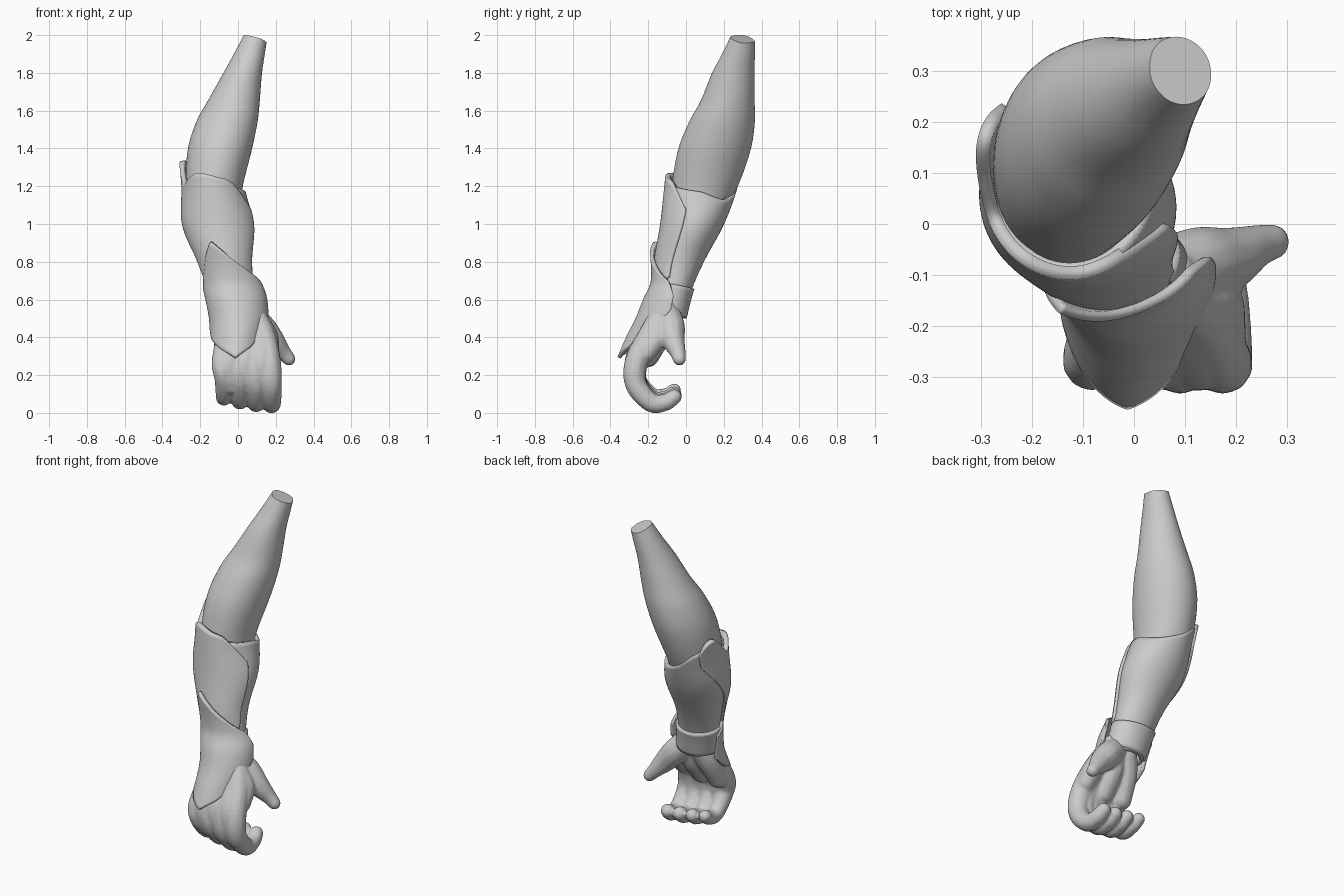
import bpy, bmesh, math
from mathutils import Vector, Matrix

cube = bpy.data.objects.get("Cube")
if cube:
    bpy.data.objects.remove(cube, do_unlink=True)

grey = bpy.data.materials.new("plain grey")
grey.use_nodes = True
grey.diffuse_color = (0.6, 0.6, 0.6, 1)
grey.node_tree.nodes["Principled BSDF"].inputs["Base Color"].default_value = (0.6, 0.6, 0.6, 1)


def curve(keys, t, smooth=True):
    """Interpolate (t, values...) keys sorted by t, smoothly or in straight lines."""
    t = min(max(t, keys[0][0]), keys[-1][0])
    i = 0
    while i < len(keys) - 2 and t > keys[i + 1][0]:
        i += 1
    a, b = keys[i], keys[i + 1]
    before, after = keys[max(i - 1, 0)], keys[min(i + 2, len(keys) - 1)]
    h = b[0] - a[0]
    s = (t - a[0]) / h
    out = []
    for k in range(1, len(a)):
        d = b[k] - a[k]
        ma = (b[k] - before[k]) / (b[0] - before[0]) * h if smooth else d
        mb = (after[k] - a[k]) / (after[0] - a[0]) * h if smooth else d
        out.append(a[k] + s * ma + s * s * (3 * d - 2 * ma - mb) + s ** 3 * (ma + mb - 2 * d))
    return out


def finish(name, bm):
    mesh = bpy.data.meshes.new(name)
    bm.to_mesh(mesh)
    bm.free()
    mesh.materials.append(grey)
    obj = bpy.data.objects.new(name, mesh)
    bpy.context.collection.objects.link(obj)
    bpy.context.view_layer.objects.active = obj
    bpy.ops.object.select_all(action='DESELECT')
    obj.select_set(True)
    bpy.ops.object.shade_smooth_by_angle(angle=math.radians(40))
    return obj


def shell(name, sections, bottom, top, grow=0, power=1, thick=0, smooth=True, rows=28, cols=64):
    """Skin over (z, cx, cy, rx, ry) sections; bottom and top heights are keyed by angle."""
    a0, a1 = top[0][0], top[-1][0]
    closed = a1 - a0 == 360
    bm = bmesh.new()
    grid = []
    for j in range(rows + 1):
        ring = []
        for i in range(cols if closed else cols + 1):
            deg = a0 + (a1 - a0) * i / cols
            low, high = curve(bottom, deg, smooth)[0], curve(top, deg, smooth)[0]
            z = low + (high - low) * j / rows
            cx, cy, rx, ry = curve(sections, z)
            c, s = math.cos(math.radians(deg)), math.sin(math.radians(deg))
            ring.append(bm.verts.new((cx + (rx + grow) * math.copysign(abs(c) ** power, c),
                                      cy + (ry + grow) * math.copysign(abs(s) ** power, s), z)))
        grid.append(ring)
    n = len(grid[0])
    for lo, hi in zip(grid, grid[1:]):
        for i in range(n if closed else n - 1):
            k = (i + 1) % n
            bm.faces.new((lo[i], lo[k], hi[k], hi[i]))
    if not thick:
        bm.faces.new(grid[-1])
        bm.faces.new(grid[0][::-1])
    obj = finish(name, bm)
    if thick:
        mod = obj.modifiers.new("thickness", 'SOLIDIFY')
        mod.thickness = thick
        mod.offset = -1
    return obj


# Bare upper arm, cut off by a tilted flat end
arm = [(1.05, -.125, .06, .13, .14), (1.2, -.125, .1, .15, .175), (1.4, -.095, .152, .17, .192),
       (1.55, -.056, .193, .161, .172), (1.65, -.023, .22, .138, .143), (1.8, .025, .25, .102, .112),
       (1.9, .06, .278, .082, .087), (2.0, .094, .303, .063, .064)]
shell("upper_arm", arm, [(0, 1.05), (360, 1.05)],
      [(0, 1.958), (90, 1.965), (180, 2.0), (270, 1.99), (360, 1.958)])

# Forearm sleeve
forearm = [(.5, -.01, -.1, .115, .09), (.65, -.04, -.065, .12, .095), (.8, -.068, -.03, .137, .125),
           (1.0, -.1, .04, .182, .162), (1.2, -.125, .088, .16, .188), (1.34, -.133, .112, .165, .198)]
shell("forearm_sleeve", forearm, [(0, .5), (360, .5)],
      [(0, 1.17), (45, 1.13), (90, 1.17), (125, 1.25), (150, 1.27), (175, 1.24), (200, 1.19),
       (270, 1.22), (320, 1.19), (360, 1.17)], thick=.022)

# Forearm guard, open at the back, with a flap rising on the outer side
shell("forearm_guard", forearm,
      [(138, 1.17), (160, 1.06), (185, .9), (205, .7), (310, .69), (340, .72)],
      [(138, 1.25), (152, 1.315), (168, 1.33), (186, 1.26), (203, 1.21), (220, 1.24),
       (240, 1.27), (275, 1.25), (305, 1.215), (340, 1.08)],
      grow=.015, thick=.027)

# Wrist cuff, open under the hand plate
shell("wrist_cuff", forearm, [(-30, .55), (90, .5), (190, .52)],
      [(-30, .69), (90, .655), (190, .68)], grow=.013, thick=.028, rows=8)

# Pointed, ridged plate over the back of the hand
plate = [(.28, -.01, -.17, .15, .2), (.4, -.003, -.13, .147, .188), (.5, .003, -.1, .157, .168),
         (.6, -.009, -.08, .164, .148), (.7, -.033, -.055, .162, .131), (.92, -.072, -.05, .157, .148)]
shell("hand_plate", plate,
      [(172, .47), (200, .39), (235, .335), (268, .295), (300, .345), (330, .42), (365, .55)],
      [(172, .63), (196, .68), (212, .76), (224, .84), (238, .905), (270, .835), (310, .75),
       (340, .7), (365, .62)],
      power=1.08, thick=.02, smooth=False)

# Hand: chains of beads fused into one skin
hand = bmesh.new()


def limb(points, steps=40):
    keys = [(i, *p) for i, p in enumerate(points)]
    for i in range(steps + 1):
        x, y, z, r = curve(keys, i * (len(points) - 1) / steps)
        bmesh.ops.create_icosphere(hand, subdivisions=2, radius=r,
                                   matrix=Matrix.Translation(Vector((x, y, z))))


# Four curled fingers
for x, lift, size in ((-.085, .035, .92), (0, .018, .98), (.085, .006, 1.03), (.166, 0, 1.03)):
    limb([(x * .4, -.11, .55, .065), (x * .75 + .01, -.19, .41, .065), (x, -.262, .27, .062 * size),
          (x + .01, -.265, .15 + lift, .057 * size), (x + .012, -.185, .055 + lift, .051 * size),
          (x + .008, -.11, .055 + lift, .045 * size), (x, -.062, .085 + lift, .04 * size)])

# Flesh that joins the knuckles
for x in (-.045, .04, .125):
    limb([(x * .5, -.12, .53, .065), (x * .8 + .01, -.185, .41, .07), (x, -.258, .29, .065),
          (x + .006, -.265, .2, .056), (x + .01, -.25, .14, .045)], 24)

# Thumb, its web and the heel of the palm
limb([(.05, -.1, .53, .07), (.12, -.08, .46, .075), (.18, -.07, .39, .064),
      (.235, -.045, .325, .044), (.27, -.035, .285, .036)])
limb([(.11, -.15, .47, .065), (.155, -.155, .4, .06), (.17, -.21, .32, .052)], 14)
limb([(-.02, -.1, .52, .07), (-.055, -.14, .42, .068), (-.075, -.2, .3, .06)], 14)
limb([(.04, -.12, .5, .07), (.045, -.15, .4, .07), (.045, -.21, .3, .06)], 14)

obj = finish("hand", hand)
remesh = obj.modifiers.new("fuse", 'REMESH')
remesh.mode = 'VOXEL'
remesh.voxel_size = .008
remesh.use_smooth_shade = True
soften = obj.modifiers.new("soften", 'SMOOTH')
soften.factor = .5
soften.iterations = 6
